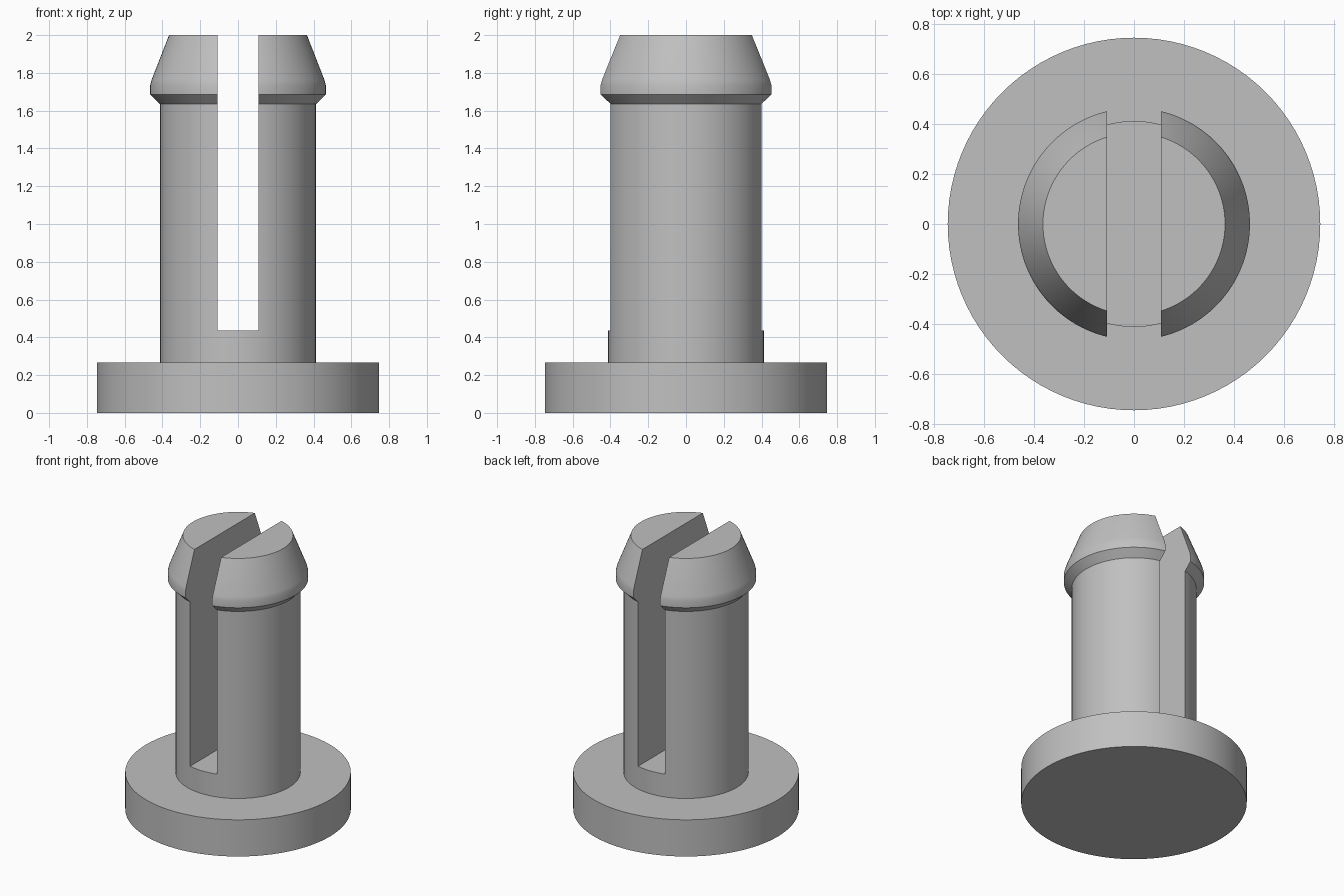
import bpy, math

cube = bpy.data.objects.get("Cube")
if cube:
    bpy.data.objects.remove(cube)

SEGMENTS = 96

grey = bpy.data.materials.new("plain grey")
grey.use_nodes = True
colour = (0.53, 0.53, 0.53, 1)
grey.diffuse_color = colour
grey.node_tree.nodes["Principled BSDF"].inputs["Base Color"].default_value = colour


def lathe(name, profile):
    """Closed solid turned around z from (radius, height) pairs."""
    verts, faces = [], []
    for r, z in profile:
        for i in range(SEGMENTS):
            a = math.tau * i / SEGMENTS
            verts.append((r * math.cos(a), r * math.sin(a), z))
    for k in range(len(profile) - 1):
        for i in range(SEGMENTS):
            j = (i + 1) % SEGMENTS
            low, high = k * SEGMENTS, (k + 1) * SEGMENTS
            faces.append((low + i, low + j, high + j, high + i))
    faces.append(tuple(reversed(range(SEGMENTS))))
    faces.append(tuple(range(len(verts) - SEGMENTS, len(verts))))
    mesh = bpy.data.meshes.new(name)
    mesh.from_pydata(verts, [], faces)
    mesh.materials.append(grey)
    obj = bpy.data.objects.new(name, mesh)
    bpy.context.collection.objects.link(obj)
    return obj


# Flange, shaft and barbed tip turned as one solid
pin = lathe("slotted_pin", [
    (0.747, 0), (0.747, 0.268), (0.413, 0.268), (0.413, 1.635),
    (0.465, 1.686), (0.465, 1.735), (0.458, 1.762), (0.365, 2.0)])

# Slot cutter splitting the shaft and tip front to back
bpy.ops.mesh.primitive_cube_add(size=1, location=(0, 0, 1.435))
cutter = bpy.context.object
cutter.name = "slot_cutter"
cutter.scale = (0.216, 2, 2)
cutter.data.materials.append(grey)
cutter.hide_render = True

slot = pin.modifiers.new("slot", "BOOLEAN")
slot.operation = "DIFFERENCE"
slot.solver = "EXACT"
slot.object = cutter

bpy.ops.object.select_all(action="DESELECT")
pin.select_set(True)
bpy.context.view_layer.objects.active = pin
bpy.ops.object.modifier_apply(modifier=slot.name)
bpy.data.objects.remove(cutter)
bpy.ops.object.shade_smooth_by_angle(angle=math.radians(30))
